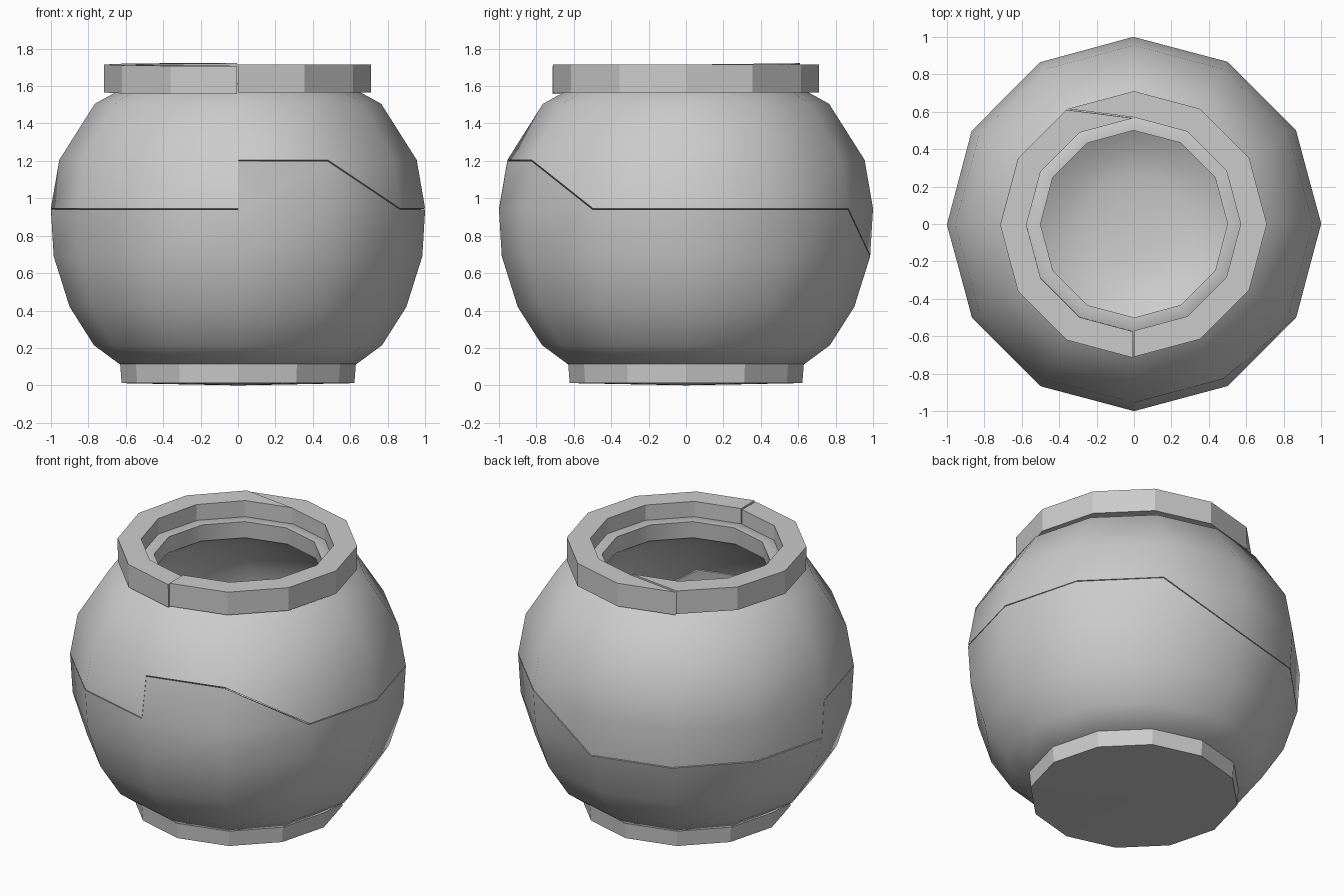
import bpy, bmesh
from math import sin, cos, radians

if "Cube" in bpy.data.objects:
    bpy.data.objects.remove(bpy.data.objects["Cube"])

N = 12
# matching rows of the clay wall, bottom to top: (radius, height)
OUTER = [(0.635, 0.115), (0.77, 0.215), (0.90, 0.42), (0.985, 0.69),
         (1.0, 0.94), (0.955, 1.20), (0.765, 1.50), (0.62, 1.58), (0.57, 1.61)]
INNER = [(0.39, 0.16), (0.62, 0.29), (0.79, 0.48), (0.865, 0.70),
         (0.88, 0.92), (0.84, 1.14), (0.69, 1.38), (0.51, 1.50), (0.50, 1.61)]
FLOOR = [(0.27, 0.13), (0.13, 0.115)]
# crack row on the left and right edge of each of the 12 columns (from +x, counter-clockwise)
CRACK = [(4, 4), (4, 4), (4, 3), (3, 3), (3, 3), (3, 3),
         (4, 4), (4, 4), (4, 4), (5, 5), (5, 4), (4, 4)]
TOP = len(OUTER) - 1


def pt(rz, i):
    a = radians(30 * i)
    return (rz[0] * cos(a), rz[0] * sin(a), rz[1])


def face(bm, pts):
    clean = []
    for p in pts:
        if p not in clean:
            clean.append(p)
    if len(clean) > 2:
        bm.faces.new([bm.verts.new(p) for p in clean])


def finish(bm, name, angle=None):
    bmesh.ops.remove_doubles(bm, verts=bm.verts, dist=0.0005)
    bmesh.ops.recalc_face_normals(bm, faces=bm.faces)
    me = bpy.data.meshes.new(name)
    bm.to_mesh(me)
    bm.free()
    ob = bpy.data.objects.new(name, me)
    bpy.context.collection.objects.link(ob)
    if angle:
        bpy.ops.object.select_all(action='DESELECT')
        ob.select_set(True)
        bpy.context.view_layer.objects.active = ob
        bpy.ops.object.shade_smooth_by_angle(angle=radians(angle))
    return ob


def shell(name, upper):
    bm = bmesh.new()
    for i in range(N):
        j = (i + 1) % N
        sl, sr = CRACK[i]
        clamp = max if upper else min
        for prof in (OUTER, INNER):
            for k in range(TOP):
                face(bm, [pt(prof[clamp(k, sl)], i), pt(prof[clamp(k, sr)], j),
                          pt(prof[clamp(k + 1, sr)], j), pt(prof[clamp(k + 1, sl)], i)])
        # broken edge through the wall thickness
        face(bm, [pt(OUTER[sl], i), pt(OUTER[sr], j), pt(INNER[sr], j), pt(INNER[sl], i)])
        # upright steps in the crack
        prev = CRACK[i - 1][1]
        for k in range(min(prev, sl), max(prev, sl)):
            face(bm, [pt(OUTER[k], i), pt(OUTER[k + 1], i), pt(INNER[k + 1], i), pt(INNER[k], i)])
        if upper:
            face(bm, [pt(OUTER[TOP], i), pt(OUTER[TOP], j), pt(INNER[TOP], j), pt(INNER[TOP], i)])
        else:
            rings = [INNER[0]] + FLOOR
            for a, b in zip(rings, rings[1:]):
                face(bm, [pt(a, i), pt(a, j), pt(b, j), pt(b, i)])
    if not upper:
        face(bm, [pt(FLOOR[-1], i) for i in range(N)])
        face(bm, [pt(OUTER[0], i) for i in range(N)])
    return finish(bm, name, 42)


def rim(name, outer_ids, inner_ids):
    # open ring segment with a broken end at each side
    bm = bmesh.new()
    z0, z1, ro, ri = 1.565, 1.715, 0.71, 0.57
    secs = [[pt((ri, z0), b), pt((ro, z0), a), pt((ro, z1), a), pt((ri, z1), b)]
            for a, b in zip(outer_ids, inner_ids)]
    for s, t in zip(secs, secs[1:]):
        for k in range(4):
            face(bm, [s[k], t[k], t[(k + 1) % 4], s[(k + 1) % 4]])
    face(bm, secs[0])
    face(bm, secs[-1])
    return finish(bm, name)


# cracked body
shell("lower_body", False)
top = shell("upper_body", True)
top.location.z = 0.005
top.rotation_euler.z = 0.004

# foot ring under the body
bm = bmesh.new()
low, high = (0.622, 0.012), (0.63, 0.115)
for i in range(N):
    j = (i + 1) % N
    face(bm, [pt(low, i), pt(low, j), pt(high, j), pt(high, i)])
    face(bm, [pt(low, i), pt(low, j), (0, 0, 0)])
finish(bm, "foot")

# rim in two pieces, the left one knocked slightly loose
rim("rim_main", list(range(9, 17)), [9, 10, 11, 12, 13, 14, 15, 15])
loose = rim("rim_broken_piece", [4, 4, 5, 6, 7, 8, 9], [3, 4, 5, 6, 7, 8, 9])
tilt = 0.012
loose.rotation_euler.x = tilt
loose.location = (-0.005, 1.64 * sin(tilt) - 0.004, 0)
